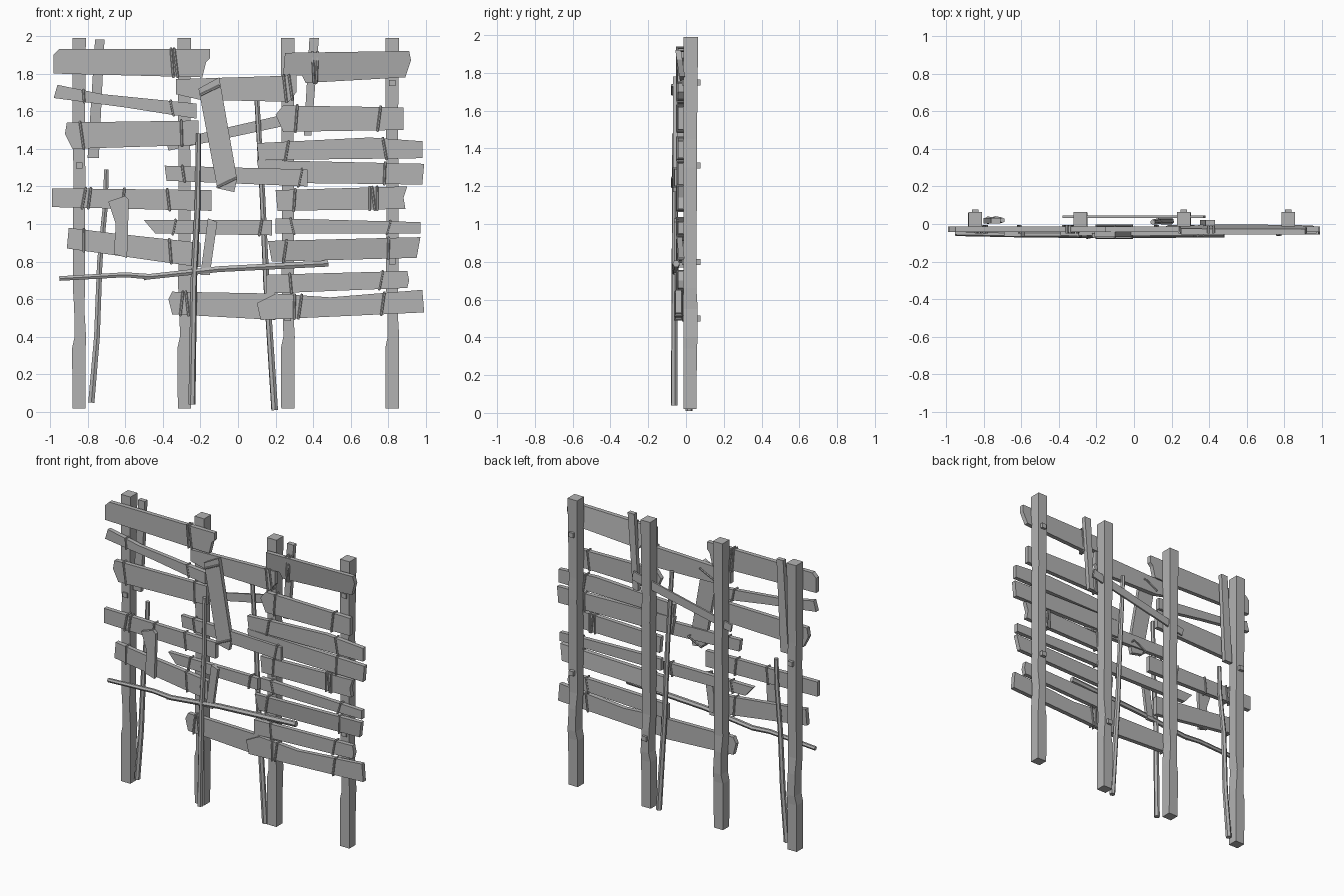
import bpy, bmesh, random
from mathutils import Vector

random.seed(4)
cube = bpy.data.objects.get("Cube")
if cube:
    bpy.data.objects.remove(cube)

# One weathered grey for everything
grey = bpy.data.materials.new("weathered_grey")
grey.use_nodes = True
tone = (0.45, 0.45, 0.45, 1)
grey.diffuse_color = tone
grey.node_tree.nodes["Principled BSDF"].inputs["Base Color"].default_value = tone

BACK, FRONT, THICK = -0.012, -0.043, 0.03


def finish(name, bm):
    bmesh.ops.recalc_face_normals(bm, faces=bm.faces)
    mesh = bpy.data.meshes.new(name)
    bm.to_mesh(mesh)
    bm.free()
    mesh.materials.append(grey)
    obj = bpy.data.objects.new(name, mesh)
    bpy.context.collection.objects.link(obj)
    return obj


def tube(name, points, radii, cyclic=False):
    """Round stick or rope swept along a path."""
    curve = bpy.data.curves.new(name, "CURVE")
    curve.dimensions = "3D"
    curve.bevel_depth = 1
    curve.bevel_resolution = 1
    curve.use_fill_caps = True
    spline = curve.splines.new("POLY")
    spline.points.add(len(points) - 1)
    spline.use_cyclic_u = cyclic
    for target, point, radius in zip(spline.points, points, radii):
        target.co = (*point, 1)
        target.radius = radius
    curve.materials.append(grey)
    obj = bpy.data.objects.new(name, curve)
    bpy.context.collection.objects.link(obj)
    bpy.ops.object.select_all(action="DESELECT")
    obj.select_set(True)
    bpy.context.view_layer.objects.active = obj
    bpy.ops.object.convert(target="MESH")
    bpy.ops.object.shade_smooth_by_angle()


def rope(name, low, high, front, back):
    """Loop of rope round a board, between two edge points (x, z)."""
    gap = 0.004
    loop = [(low[0], front - gap, low[1] - gap), (high[0], front - gap, high[1] + gap),
            (high[0], back + gap, high[1] + gap), (low[0], back + gap, low[1] - gap)]
    tube(name, loop, [0.007] * len(loop), cyclic=True)


def span(outline, x):
    """Lowest and highest z of the outline at x."""
    hits = []
    for (ax, az), (bx, bz) in zip(outline, outline[1:] + outline[:1]):
        if min(ax, bx) <= x <= max(ax, bx) and ax != bx:
            hits.append(az + (bz - az) * (x - ax) / (bx - ax))
    return min(hits), max(hits)


def board(name, outline, ropes=(), front=FRONT, thick=THICK, tilt=0):
    """Flat board with a ragged outline, and ropes at the given x."""
    bm = bmesh.new()
    middle = sum(z for x, z in outline) / len(outline)
    face = bm.faces.new([bm.verts.new((x, front + tilt * (z - middle), z)) for x, z in outline])
    grown = bmesh.ops.extrude_face_region(bm, geom=[face])
    moved = [v for v in grown["geom"] if isinstance(v, bmesh.types.BMVert)]
    bmesh.ops.translate(bm, verts=moved, vec=(0, thick, 0))
    finish(name, bm)
    for x in ropes:
        low, high = span(outline, x)
        lean = random.uniform(-0.012, 0.012)
        rope(name + "_rope", (x - lean, low), (x + lean, high), front, front + thick)


def post(name, x, side):
    """Square post, roughly hewn narrower above its foot."""
    rings = [(0.02, 0.035, 0.035, 0.055), (0.34, 0.037, 0.035, 0.058), (0.40, 0.024, 0.037, 0.062),
             (0.55, 0.026, 0.028, 0.062), (0.66, 0.033, 0.032, 0.055), (1.3, 0.030, 0.033, 0.058),
             (1.45, 0.034, 0.030, 0.058), (1.99, 0.036, 0.036, 0.064)]
    bm = bmesh.new()
    last = None
    for z, left, right, back in rings:
        ring = [bm.verts.new(p) for p in ((x - side * left, -0.012, z), (x + side * right, -0.012, z),
                                          (x + side * right, back, z), (x - side * left, back, z))]
        if last:
            for i in range(4):
                j = (i + 1) % 4
                bm.faces.new((last[i], last[j], ring[j], ring[i]))
        else:
            bm.faces.new(ring)
        last = ring
    bm.faces.new(last)
    finish(name, bm)


def peg(name, x, z):
    """Small square peg through a post."""
    bm = bmesh.new()
    bmesh.ops.create_cube(bm, size=1)
    bmesh.ops.scale(bm, vec=(0.034, 0.1, 0.032), verts=bm.verts)
    bmesh.ops.translate(bm, vec=(x, 0.028, z), verts=bm.verts)
    finish(name, bm)


# Posts and pegs
post("outer_right_post", -0.845, 1)
post("inner_right_post", -0.285, 1)
post("inner_left_post", 0.265, 1)
post("outer_left_post", 0.82, 1)
for x, z in ((-0.845, 1.31), (0.82, 1.75), (0.82, 0.8), (0.265, 0.5)):
    peg("post_peg", x, z)

# Boards on the right half
board("top_right_board", [(-.98, 1.8), (-.98, 1.9), (-.95, 1.93), (-.15, 1.93), (-.15, 1.88),
      (-.17, 1.86), (-.19, 1.78)], [-.35, -.33])
board("second_right_board", [(-.98, 1.67), (-.96, 1.74), (-.72, 1.69), (-.22, 1.64), (-.22, 1.56),
      (-.6, 1.62)], [-.82, -.35])
board("third_right_board", [(-.88, 1.4), (-.92, 1.48), (-.91, 1.54), (-.21, 1.55), (-.21, 1.42)],
      [-.83, -.3])
board("fourth_right_board", [(-.99, 1.09), (-.99, 1.19), (-.14, 1.18), (-.14, 1.07)],
      [-.82, -.79, -.61, -.37])
board("fifth_right_board", [(-.91, .87), (-.9, .98), (-.66, .95), (-.2, .9), (-.2, .77)], [-.82, -.36])

# Boards across the middle
board("top_middle_board", [(-.33, 1.69), (-.33, 1.77), (.31, 1.79), (.31, 1.7), (.27, 1.65),
      (-.2, 1.66)], [.25, .28])
board("high_middle_board", [(-.38, 1.23), (-.39, 1.31), (.37, 1.29), (.37, 1.2)], [-.29, .33], -.062)
board("low_middle_board", [(-.44, .95), (-.5, 1.02), (.18, 1.02), (.18, .94)], [-.34, .12])
board("bottom_middle_board", [(-.35, .52), (-.37, .6), (-.35, .64), (.2, .63), (.2, .49)], [-.3, -.27])

# Boards on the left half
board("top_left_board", [(.24, 1.79), (.25, 1.91), (.91, 1.92), (.92, 1.87), (.89, 1.78),
      (.36, 1.75), (.34, 1.79)], [.4, .42], tilt=-.15)
board("second_left_board", [(.24, 1.49), (.2, 1.58), (.24, 1.63), (.88, 1.62), (.88, 1.5)], [.31, .75])
board("third_left_board", [(.11, 1.34), (.1, 1.43), (.7, 1.46), (.98, 1.44), (.98, 1.35)], [.26, .78])
board("fourth_left_board", [(.12, 1.22), (.1, 1.34), (.99, 1.32), (.98, 1.21)], [.78])
board("fifth_left_board", [(.21, 1.07), (.2, 1.18), (.9, 1.2), (.88, 1.14), (.89, 1.08)], [.3, .7, .72, .74])
board("sixth_left_board", [(.2, .95), (.2, 1.03), (.97, 1.01), (.97, .95)], [.29, .8])
board("seventh_left_board", [(.18, .8), (.16, .91), (.97, .93), (.95, .82)], [.25, .8], tilt=-.1)
board("eighth_left_board", [(.15, .63), (.15, .73), (.9, .75), (.91, .7), (.9, .66)], [.28, .76])
board("bottom_left_board", [(.12, .49), (.1, .58), (.2, .63), (.49, .61), (.98, .65), (.99, .53)],
      [.3, .33, .77], -.055)

# Short boards tied across the others
board("slanted_patch_board", [(-.11, 1.19), (-.21, 1.72), (-.1, 1.78), (-.005, 1.24), (-.02, 1.17)],
      front=-.07, thick=.027)
board("short_upright_board", [(-.66, .84), (-.65, 1), (-.69, 1.12), (-.6, 1.15), (-.58, 1.13),
      (-.59, .82)], front=-.066, thick=.024)
board("small_patch_board", [(-.2, .73), (-.16, 1.03), (-.11, 1.01), (-.15, .73)], front=-.064, thick=.022)
rope("patch_top_rope", (-.2, 1.69), (-.1, 1.73), -.07, BACK)
rope("patch_bottom_rope", (-.11, 1.2), (-.01, 1.24), -.07, BACK)

# Slats behind the boards
board("rear_right_slat", [(-.8, 1.35), (-.76, 1.98), (-.71, 1.98), (-.74, 1.35)], front=.002)
board("rear_left_slat", [(.35, 1.47), (.38, 1.99), (.43, 1.99), (.39, 1.47)], front=-.01)
board("rear_brace", [(-.37, 1.39), (-.38, 1.44), (.37, 1.61), (.38, 1.55)], front=.033, thick=.012)

# Rough poles and a twig
poles = {
    "right_pole": [(-.7, .02, 1.29), (-.705, .02, 1.1), (-.735, .025, .8), (-.75, .02, .4), (-.78, .02, .05)],
    "front_pole": [(-.21, -.062, 1.48), (-.215, -.06, 1.1), (-.235, -.06, .7), (-.245, -.062, .04)],
    "left_pole": [(.1, .01, 1.67), (.13, .015, 1.15), (.15, .015, .7), (.195, .015, .01)],
    "cross_pole": [(-.95, -.05, .71), (-.6, -.056, .73), (-.47, -.056, .72), (-.1, -.058, .76),
                   (.48, -.052, .79)],
}
for name, path in poles.items():
    radii = [0.014 + 0.005 * i / (len(path) - 1) for i in range(len(path))]
    tube(name, path, radii)
tube("cross_pole_twig", [(-.4, -.056, .73), (-.5, -.06, .705)], [0.01, 0.005])
